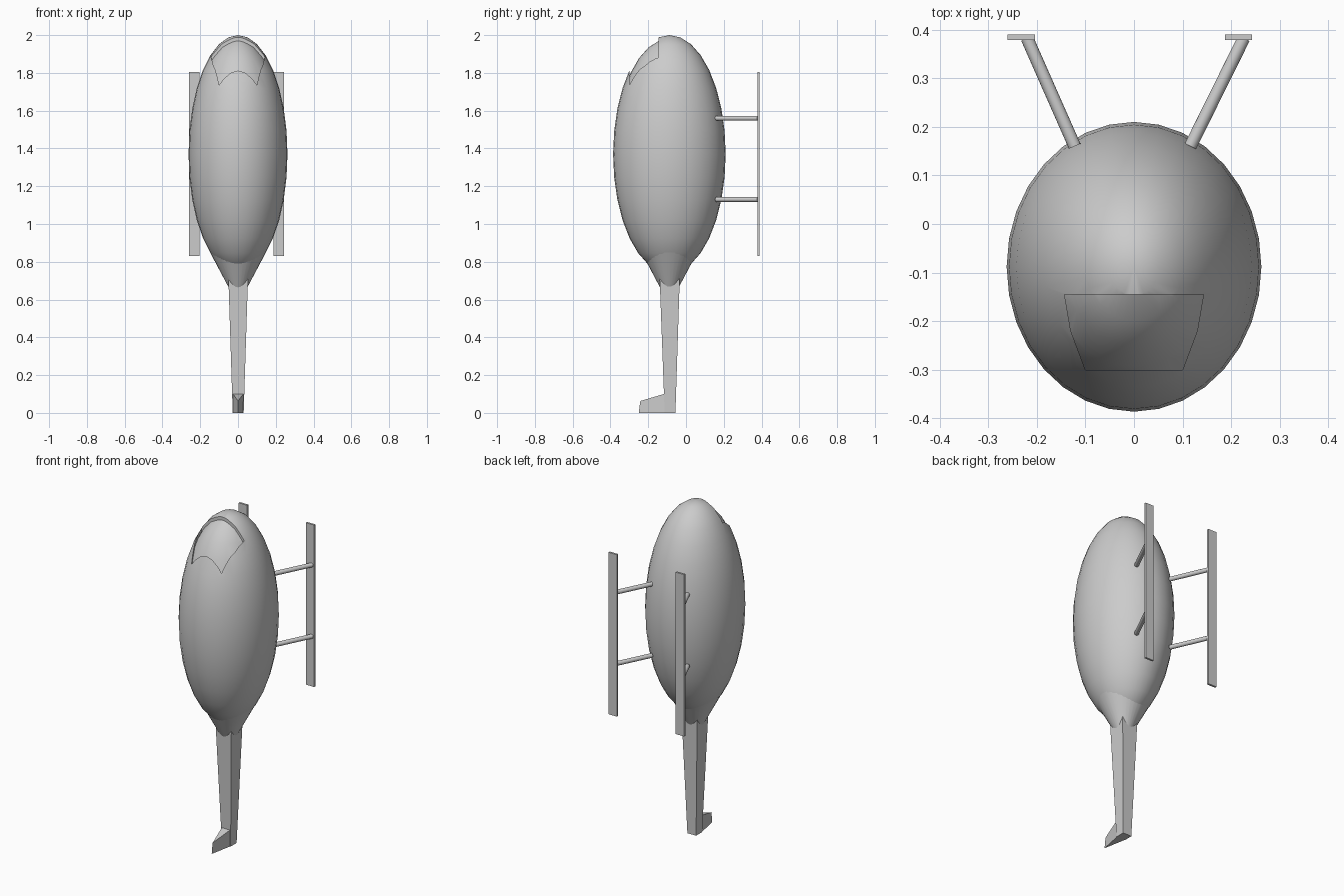
import bpy, bmesh
from mathutils import Vector

cube = bpy.data.objects.get("Cube")
if cube:
    bpy.data.objects.remove(cube, do_unlink=True)

grey = bpy.data.materials.new("plain grey")
grey.use_nodes = True
grey.diffuse_color = (0.6, 0.6, 0.6, 1)
grey.node_tree.nodes["Principled BSDF"].inputs["Base Color"].default_value = (0.6, 0.6, 0.6, 1)

CENTRE = Vector((0, -0.088, 1.37))
RADII = Vector((0.262, 0.298, 0.63))


def finish(name, bm):
    bmesh.ops.recalc_face_normals(bm, faces=bm.faces)
    mesh = bpy.data.meshes.new(name)
    bm.to_mesh(mesh)
    bm.free()
    mesh.materials.append(grey)
    ob = bpy.data.objects.new(name, mesh)
    bpy.context.collection.objects.link(ob)
    return ob


def activate(ob):
    bpy.ops.object.select_all(action='DESELECT')
    ob.select_set(True)
    bpy.context.view_layer.objects.active = ob


def smooth(ob):
    activate(ob)
    bpy.ops.object.shade_smooth_by_angle(angle=0.6)


def ellipsoid(name, scale):
    bm = bmesh.new()
    bmesh.ops.create_uvsphere(bm, u_segments=32, v_segments=16, radius=1)
    for v in bm.verts:
        v.co = CENTRE + v.co * RADII * scale
    return finish(name, bm)


def loft(name, rings):
    """Skin a stack of matching rings and cap both ends."""
    bm = bmesh.new()
    rows = [[bm.verts.new(p) for p in ring] for ring in rings]
    n = len(rows[0])
    for low, high in zip(rows, rows[1:]):
        for i in range(n):
            j = (i + 1) % n
            bm.faces.new((low[i], low[j], high[j], high[i]))
    bm.faces.new(rows[0])
    bm.faces.new(rows[-1])
    return finish(name, bm)


def rect(x0, x1, y0, y1, z):
    return [(x0, y0, z), (x1, y0, z), (x1, y1, z), (x0, y1, z)]


def subtract(target, cutter):
    mod = target.modifiers.new("cut", 'BOOLEAN')
    mod.operation = 'DIFFERENCE'
    mod.solver = 'EXACT'
    mod.object = cutter
    activate(target)
    bpy.ops.object.modifier_apply(modifier=mod.name)
    bpy.data.objects.remove(cutter, do_unlink=True)


def rod(name, start, end, radius, radius_end, sides=16):
    start, end = Vector(start), Vector(end)
    bm = bmesh.new()
    bmesh.ops.create_cone(bm, cap_ends=True, segments=sides, radius1=radius,
                          radius2=radius_end, depth=(end - start).length)
    turn = (end - start).to_track_quat('Z', 'Y')
    for v in bm.verts:
        v.co = turn @ v.co + (start + end) / 2
    ob = finish(name, bm)
    smooth(ob)
    return ob


# Cabin with a shallow recessed windscreen
cabin = ellipsoid("cabin", 1.0)
screen = [(-0.10, -0.30), (0.10, -0.30), (0.13, -0.22), (0.143, -0.145),
          (-0.143, -0.145), (-0.13, -0.22)]
cutter = loft("windscreen_cutter", [[(x, y, z) for x, y in screen] for z in (1.5, 2.2)])
subtract(cutter, ellipsoid("windscreen_core", 0.97))
subtract(cabin, cutter)
smooth(cabin)

# Flared collar joining the cabin to the tail
rod("tail_collar", (0, -0.088, 0.65), (0, -0.088, 0.85), 0.042, 0.148, 32)

# Tapered square tail boom
loft("tail_boom", [rect(-0.028, 0.03, -0.113, -0.056, 0),
                   rect(-0.053, 0.055, -0.142, -0.031, 0.78)])

# Wedge-shaped tail fin, sharp along its front edge
loft("tail_fin", [[(-0.028, -0.10, 0), (0.03, -0.10, 0), (0, -0.25, 0)],
                  [(-0.03, -0.10, 0.105), (0.032, -0.10, 0.105), (0, -0.242, 0.063)]])

# Landing skids, each held by two struts
for side, x, foot, root in (("left", 0.215, 0.226, 0.116), ("right", -0.232, -0.22, -0.122)):
    loft(side + "_skid", [rect(x - 0.028, x + 0.028, 0.378, 0.39, z) for z in (0.83, 1.805)])
    for level, z in (("upper", 1.56), ("lower", 1.13)):
        rod(f"{side}_{level}_strut", (root, 0.16, z), (foot, 0.382, z), 0.013, 0.013)
